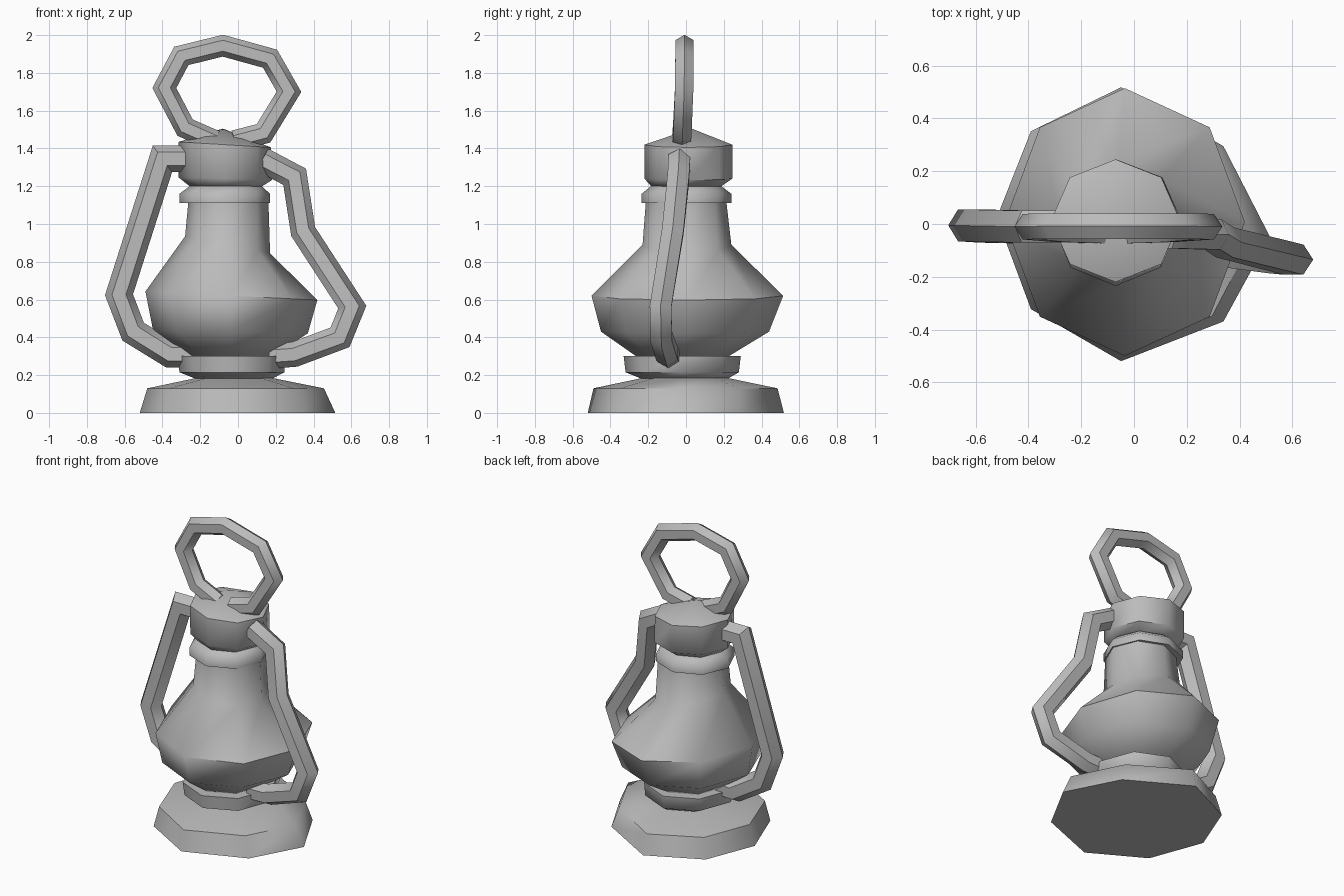
import bpy, bmesh, math
from mathutils import Vector

cube = bpy.data.objects.get("Cube")
if cube:
    bpy.data.objects.remove(cube, do_unlink=True)

GREY = (0.5, 0.5, 0.5, 1)
metal = bpy.data.materials.new("plain grey")
metal.use_nodes = True
metal.diffuse_color = GREY
metal.node_tree.nodes["Principled BSDF"].inputs["Base Color"].default_value = GREY

OCTAGON = [(math.cos(i * math.pi / 4), math.sin(i * math.pi / 4)) for i in range(8)]
# Slightly uneven foot outline
FOOT = [(1, -.09), (.66, .57), (-.09, 1), (-.75, .68),
        (-1, .05), (-.75, -.62), (-.09, -1), (.66, -.71)]


def loft(name, rings, tip=None):
    """Join cross-sections (lists of points) into a closed, smooth solid."""
    bm = bmesh.new()
    loops = [[bm.verts.new(p) for p in ring] for ring in rings]
    n = len(loops[0])
    for a, b in zip(loops, loops[1:]):
        for i in range(n):
            j = (i + 1) % n
            bm.faces.new((a[i], a[j], b[j], b[i]))
    bm.faces.new(loops[0][::-1])
    if tip:
        top = bm.verts.new(tip)
        for i in range(n):
            bm.faces.new((loops[-1][i], loops[-1][(i + 1) % n], top))
    else:
        bm.faces.new(loops[-1])
    bmesh.ops.recalc_face_normals(bm, faces=bm.faces)
    mesh = bpy.data.meshes.new(name)
    bm.to_mesh(mesh)
    bm.free()
    mesh.materials.append(metal)
    obj = bpy.data.objects.new(name, mesh)
    bpy.context.collection.objects.link(obj)
    bpy.ops.object.select_all(action='DESELECT')
    obj.select_set(True)
    bpy.context.view_layer.objects.active = obj
    bpy.ops.object.shade_smooth_by_angle(angle=math.radians(55))
    return obj


def ring(z, x0, x1, y0, y1, tilt=0, plan=OCTAGON):
    """Octagonal section spanning x0..x1, y0..y1; tilt is the rise along x."""
    cx, cy, rx, ry = (x0 + x1) / 2, (y0 + y1) / 2, (x1 - x0) / 2, (y1 - y0) / 2
    return [(cx + rx * u, cy + ry * v, z + tilt * rx * u) for u, v in plan]


def tube(name, path, radius):
    """Six-sided bar with mitred corners along a path lying close to the xz plane."""
    pts = [Vector(p) for p in path]
    rings = []
    for i, p in enumerate(pts):
        before = (p - pts[i - 1]).normalized() if i else None
        after = (pts[i + 1] - p).normalized() if i < len(pts) - 1 else None
        d_in, d_out = before or after, after or before
        t = (d_in + d_out).normalized()
        side = Vector((0, 1, 0)).cross(t).normalized()
        depth = t.cross(side)
        miter = radius / max(t.dot(d_in), .5)
        rings.append([p + side * miter * math.cos(k * math.pi / 3)
                      + depth * radius * math.sin(k * math.pi / 3) for k in range(6)])
    return loft(name, rings)


# Foot and the collar above it
loft("foot", [ring(0, -.52, .515, -.52, .518, plan=FOOT),
              ring(.13, -.48, .455, -.49, .485, plan=FOOT),
              ring(.185, -.22, .18, -.23, .22)])
loft("lower_collar", [ring(.175, -.21, .17, -.22, .21),
                      ring(.215, -.31, .245, -.32, .28),
                      ring(.3, -.32, .25, -.33, .29)])

# Bulging glass body with its neck
loft("body", [ring(.29, -.25, .17, -.25, .21),
              ring(.43, -.45, .37, -.45, .44, -.02),
              ring(.62, -.49, .42, -.5, .515, -.05),
              ring(.89, -.28, .17, -.23, .24, -.2),
              ring(1.15, -.26, .16, -.21, .21)])

# Neck ring and cap
loft("neck_ring", [ring(1.11, -.31, .17, -.235, .24),
                   ring(1.16, -.31, .17, -.235, .24),
                   ring(1.205, -.25, .12, -.18, .18)])
loft("cap", [ring(1.195, -.25, .12, -.18, .18),
             ring(1.24, -.315, .18, -.22, .245, -.03),
             ring(1.42, -.315, .175, -.22, .245, -.06)], tip=(-.08, .03, 1.505))

# Side bars and the carrying loop
tube("right_bar", [(-.27, -.01, 1.345), (-.4, -.01, 1.345), (-.63, -.005, .625),
                   (-.555, -.01, .43), (-.36, -.015, .31), (-.24, -.02, .31)], .07)
tube("left_bar", [(.13, -.035, 1.34), (.3, -.04, 1.25), (.345, -.07, .96),
                  (.605, -.135, .56), (.54, -.13, .4), (.3, -.1, .31),
                  (.17, -.09, .3)], .066)
tube("carrying_loop", [(-.12, -.025, 1.44), (-.28, -.02, 1.51), (-.39, -.01, 1.72),
                       (-.3, -.008, 1.89), (-.08, -.008, 1.944), (.17, -.008, 1.875),
                       (.27, -.01, 1.7), (.135, -.02, 1.48), (-.02, -.025, 1.44)], .056)
